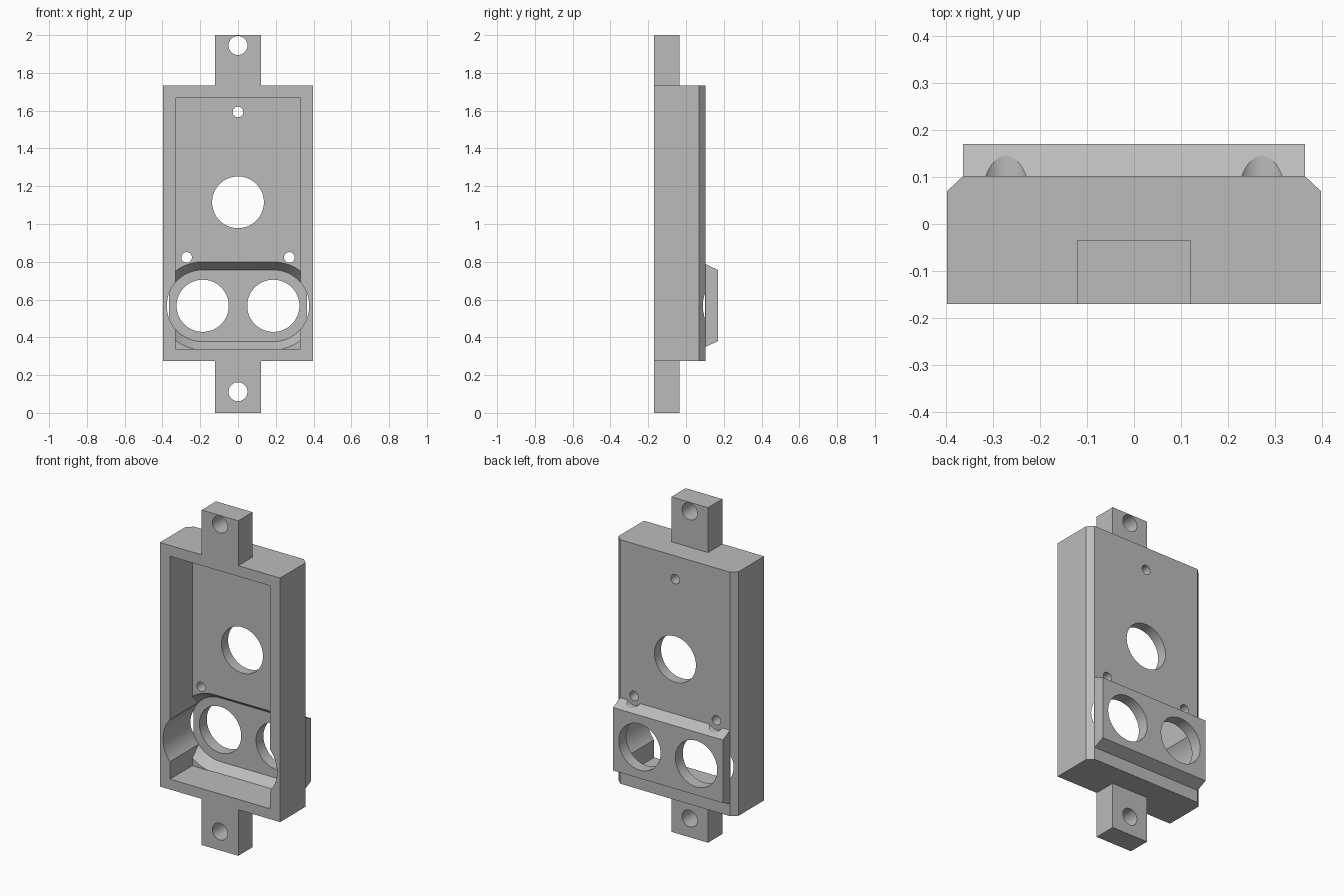
import bpy, bmesh, math
from mathutils import Vector

if "Cube" in bpy.data.objects:
    bpy.data.objects.remove(bpy.data.objects["Cube"], do_unlink=True)

grey = bpy.data.materials.new("plain grey")
grey.use_nodes = True
colour = (0.5, 0.5, 0.5, 1)
grey.diffuse_color = colour
grey.node_tree.nodes["Principled BSDF"].inputs["Base Color"].default_value = colour


def loft(name, first, last):
    """Solid between two matching rings of points."""
    bm = bmesh.new()
    a = [bm.verts.new(p) for p in first]
    b = [bm.verts.new(p) for p in last]
    bm.faces.new(a)
    bm.faces.new(b[::-1])
    for i in range(len(a)):
        j = (i + 1) % len(a)
        bm.faces.new((a[i], b[i], b[j], a[j]))
    bmesh.ops.recalc_face_normals(bm, faces=bm.faces)
    mesh = bpy.data.meshes.new(name)
    bm.to_mesh(mesh)
    bm.free()
    mesh.materials.append(grey)
    ob = bpy.data.objects.new(name, mesh)
    bpy.context.collection.objects.link(ob)
    return ob


def box(name, half_x, y0, y1, z0, z1):
    ring = [(-half_x, z0), (half_x, z0), (half_x, z1), (-half_x, z1)]
    return loft(name, [(x, y0, z) for x, z in ring], [(x, y1, z) for x, z in ring])


def slot_ring(y, radius, centre_x, z, half_length, n=32):
    """Rounded slot outline (a circle when half_length is 0)."""
    pts = []
    for side in (1, -1):
        steps = n + 1 if half_length else n
        for i in range(steps):
            t = math.pi * i / n - math.pi / 2
            pts.append(Vector((centre_x + side * (half_length + radius * math.cos(t)),
                               y, z + side * radius * math.sin(t))))
    return pts


def drill(name, x, z, radius, y0=-0.4, y1=0.4):
    return loft(name, slot_ring(y0, radius, x, z, 0), slot_ring(y1, radius, x, z, 0))


def combine(target, tool, operation):
    mod = target.modifiers.new(operation.title(), 'BOOLEAN')
    mod.operation = operation
    mod.solver = 'EXACT'
    mod.object = tool
    tool.hide_render = True
    bpy.ops.object.select_all(action='DESELECT')
    bpy.context.view_layer.objects.active = target
    target.select_set(True)
    bpy.ops.object.modifier_apply(modifier=mod.name)
    bpy.data.objects.remove(tool, do_unlink=True)


FRONT, FLOOR, BACK = -0.17, 0.04, 0.102
BOTTOM, TOP = 0.275, 1.732
EYE_Z, EYE_X = 0.567, 0.187

# Housing with chamfered rear side edges
plan = [(-0.397, FRONT), (0.397, FRONT), (0.397, 0.07),
        (0.363, BACK), (-0.363, BACK), (-0.397, 0.07)]
housing = loft("housing", [(x, y, BOTTOM) for x, y in plan],
               [(x, y, TOP) for x, y in plan])

# Raised rear block with sloping top and bottom
side = [(0.07, 0.335), (0.17, 0.38), (0.17, 0.756), (0.07, 0.804)]
block = loft("rear_block", [(-0.363, y, z) for y, z in side],
             [(0.363, y, z) for y, z in side])
combine(housing, block, 'UNION')

# Mounting tabs
for z0, z1 in ((0, BOTTOM + 0.03), (TOP - 0.03, 2)):
    combine(housing, box("tab", 0.121, FRONT, -0.035, z0, z1), 'UNION')

# Open front cavity
combine(housing, box("cavity", 0.33, -0.3, FLOOR, 0.337, 1.668), 'DIFFERENCE')

# Tapered recess behind the cavity, limited to the cavity width
recess = loft("recess", slot_ring(FLOOR - 0.006, 0.237, 0, EYE_Z, EYE_X),
              slot_ring(0.1, 0.19, 0, EYE_Z, EYE_X))
combine(recess, box("limit", 0.33, 0, 0.3, 0.337, 1.2), 'INTERSECT')
combine(housing, recess, 'DIFFERENCE')

# Straight slot that also notches the side walls
slot = loft("slot", slot_ring(-0.3, 0.19, 0, EYE_Z, EYE_X),
            slot_ring(0.1, 0.19, 0, EYE_Z, EYE_X))
combine(housing, slot, 'DIFFERENCE')

# Round holes: centre, tabs, top screw
for x, z, r in ((0, 1.115, 0.137), (0, 1.945, 0.05), (0, 0.112, 0.05), (0, 1.593, 0.028)):
    combine(housing, drill("hole", x, z, r), 'DIFFERENCE')

# Paired holes, with screw head clearance cut in the sloping block
for s in (-1, 1):
    combine(housing, drill("eye_hole", s * EYE_X, EYE_Z, 0.138), 'DIFFERENCE')
    combine(housing, drill("screw_hole", s * 0.272, 0.823, 0.028), 'DIFFERENCE')
    combine(housing, drill("clearance", s * 0.272, 0.823, 0.055, BACK), 'DIFFERENCE')

housing.select_set(True)
bpy.context.view_layer.objects.active = housing
bpy.ops.object.shade_smooth_by_angle(angle=math.radians(25))
